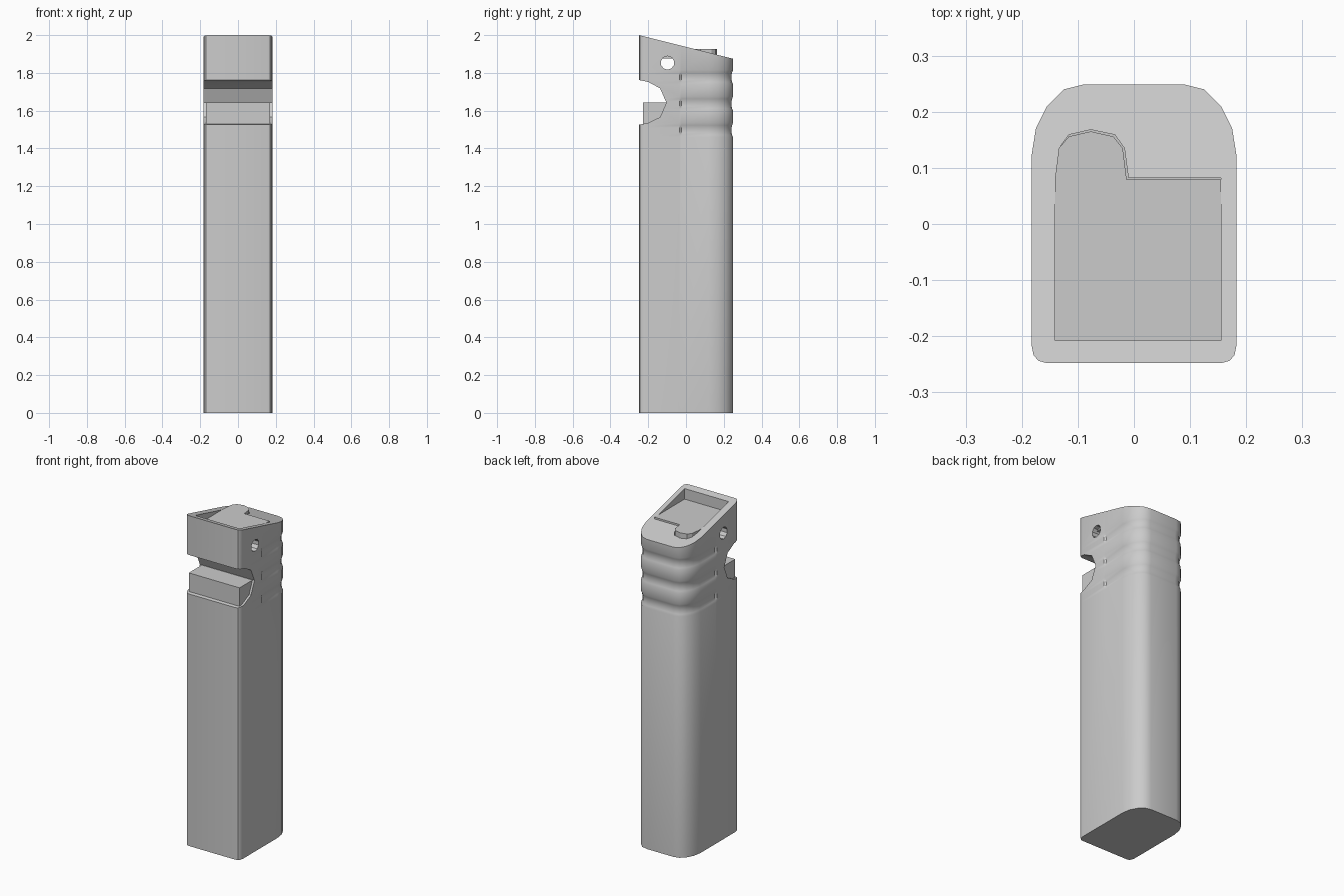
import bpy, bmesh, math
from mathutils import Vector

if "Cube" in bpy.data.objects:
    bpy.data.objects.remove(bpy.data.objects["Cube"])


def make_object(name, bm):
    bmesh.ops.recalc_face_normals(bm, faces=bm.faces)
    mesh = bpy.data.meshes.new(name)
    bm.to_mesh(mesh)
    bm.free()
    obj = bpy.data.objects.new(name, mesh)
    bpy.context.collection.objects.link(obj)
    return obj


def loft(name, rings):
    """Closed solid through rings with equal point counts."""
    bm = bmesh.new()
    rows = [[bm.verts.new(p) for p in ring] for ring in rings]
    n = len(rows[0])
    for low, high in zip(rows, rows[1:]):
        for i in range(n):
            j = (i + 1) % n
            bm.faces.new((low[i], low[j], high[j], high[i]))
    bm.faces.new(rows[0][::-1])
    bm.faces.new(rows[-1])
    return make_object(name, bm)


def prism_z(name, pts, z0, z1):
    return loft(name, [[(x, y, z) for x, y in pts] for z in (z0, z1)])


def prism_x(name, pts, x0, x1):
    return loft(name, [[(x, y, z) for y, z in pts] for x in (x0, x1)])


def smooth(obj):
    bpy.ops.object.select_all(action='DESELECT')
    obj.select_set(True)
    bpy.context.view_layer.objects.active = obj
    bpy.ops.object.shade_smooth_by_angle(angle=math.radians(32))


def cut(obj, cutter):
    cutter.hide_render = True
    mod = obj.modifiers.new("cut", 'BOOLEAN')
    mod.operation = 'DIFFERENCE'
    mod.solver = 'EXACT'
    mod.object = cutter
    bpy.context.view_layer.objects.active = obj
    bpy.ops.object.modifier_apply(modifier=mod.name)
    bpy.data.objects.remove(cutter)


def slope(y):
    return 2.0 - 0.125 * (y + 0.248) / 0.497


# Body: mirrored cross-section, lofted upward with finger grooves at the back
half = [(0.155, -0.248), (0.170, -0.244), (0.179, -0.234), (0.183, -0.215),
        (0.183, -0.035), (0.183, -0.025), (0.183, 0.12), (0.175, 0.17),
        (0.155, 0.21), (0.125, 0.24), (0.088, 0.249)]
section = half + [(-x, y) for x, y in reversed(half)]


def ring(z, depth=0.0):
    pts = []
    n = len(section)
    for i, (x, y) in enumerate(section):
        a, b = Vector(section[i - 1]), Vector(section[(i + 1) % n])
        t = (b - a).normalized()
        d = depth if y > -0.03 else 0.0
        pts.append((x - t.y * d, y + t.x * d, z))
    return pts


rings = [ring(0.0)]
for z_mid in (1.497, 1.637, 1.777):
    for k in range(7):
        u = k / 3 - 1
        rings.append(ring(z_mid + 0.038 * u, 0.009 * (1 - u * u)))
rings.append([(x, y, slope(y)) for x, y in section])
body = loft("body", rings)

# Rounded notch across the front
notch = [(-0.35, 1.762), (-0.248, 1.762), (-0.2, 1.752), (-0.137, 1.718),
         (-0.104, 1.643), (-0.137, 1.566), (-0.2, 1.535), (-0.248, 1.526),
         (-0.35, 1.526)]
cut(body, prism_x("notch_cutter", notch, -0.3, 0.3))

# Cross hole near the top
hole = [(-0.098 + 0.036 * math.cos(a), 1.853 + 0.036 * math.sin(a))
        for a in [math.tau * (i + 0.5) / 10 for i in range(10)]]
cut(body, prism_x("hole_cutter", hole, -0.3, 0.3))


# Top pocket and the tongued plate lying in it
def plate_outline(g):
    return [(-0.141, -0.208), (0.155, -0.208), (0.155, 0.079 + g),
            (-0.013 + g, 0.079 + g), (-0.02 + g, 0.135), (-0.037 + g, 0.156 + g),
            (-0.077, 0.165 + g), (-0.116, 0.156 + g), (-0.134, 0.135),
            (-0.141, 0.08)]


cut(body, prism_z("pocket_cutter", plate_outline(0.003), 1.885, 2.2))
smooth(body)
prism_z("top_plate", plate_outline(0.0), 1.875, 1.926)

# Block seated in the notch
block = [(-0.228, 1.52), (-0.095, 1.52), (-0.095, 1.642), (-0.228, 1.642)]
prism_x("notch_block", block, -0.17, 0.17)
